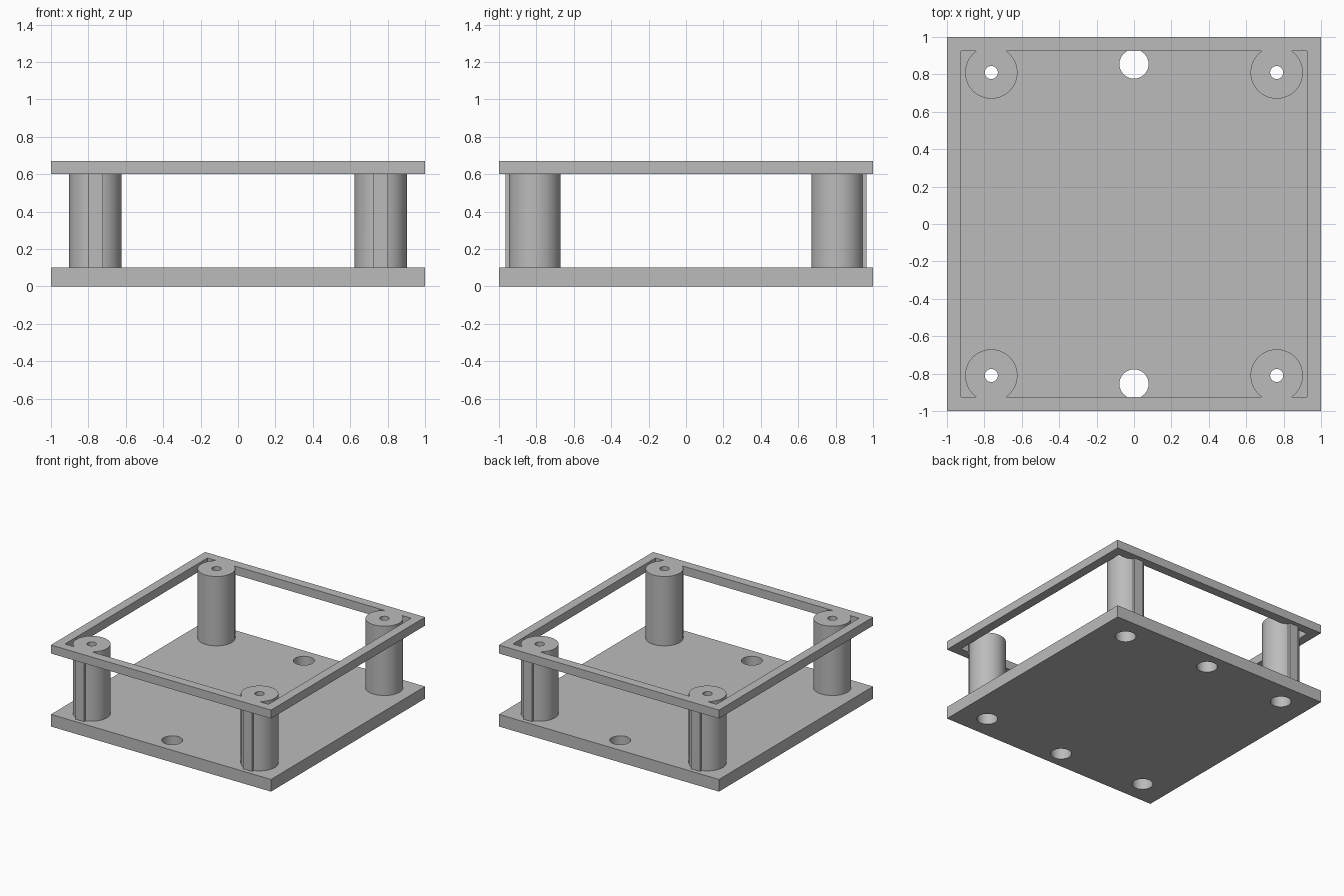
import bpy
import math

default = bpy.data.objects.get("Cube")
if default:
    bpy.data.objects.remove(default, do_unlink=True)

# Main dimensions
BASE_TOP = 0.10
FRAME_BOTTOM, FRAME_TOP = 0.60, 0.67
INNER = 0.925
POST_X, POST_Y, POST_R = 0.763, 0.81, 0.14

grey = bpy.data.materials.new("plain_grey")
grey.use_nodes = True
colour = (0.5, 0.5, 0.5, 1)
grey.diffuse_color = colour
grey.node_tree.nodes["Principled BSDF"].inputs["Base Color"].default_value = colour


def box(name, x, y, width, depth, bottom, top):
    bpy.ops.mesh.primitive_cube_add(size=1, location=(x, y, (bottom + top) / 2))
    obj = bpy.context.object
    obj.name = name
    obj.scale = (width, depth, top - bottom)
    bpy.ops.object.transform_apply(location=True, rotation=True, scale=True)
    obj.data.materials.append(grey)
    return obj


def cylinder(name, x, y, radius, bottom, top):
    bpy.ops.mesh.primitive_cylinder_add(
        vertices=64, radius=radius, depth=top - bottom,
        location=(x, y, (bottom + top) / 2))
    obj = bpy.context.object
    obj.name = name
    bpy.ops.object.transform_apply(location=True, rotation=True, scale=True)
    obj.data.materials.append(grey)
    return obj


def combine(target, tool, operation):
    mod = target.modifiers.new("combine", "BOOLEAN")
    mod.operation = operation
    mod.solver = "EXACT"
    mod.object = tool
    bpy.ops.object.select_all(action="DESELECT")
    target.select_set(True)
    bpy.context.view_layer.objects.active = target
    bpy.ops.object.modifier_apply(modifier=mod.name)
    bpy.data.objects.remove(tool, do_unlink=True)


corners = [(sx * POST_X, sy) for sx in (-1, 1) for sy in (-1, 1)]

# Base plate with two cable holes and four screw-head holes
base = box("base_plate", 0, 0, 2, 2, 0, BASE_TOP)
hole_centres = [(0, -0.855), (0, 0.855)] + [(x, s * POST_Y) for x, s in corners]
for x, y in hole_centres:
    combine(base, cylinder("hole_cutter", x, y, 0.078, -0.1, 0.2), "DIFFERENCE")

# Open top frame
frame = box("top_frame_and_posts", 0, 0, 2, 2, FRAME_BOTTOM, FRAME_TOP)
combine(frame, box("opening_cutter", 0, 0, 2 * INNER, 2 * INNER, 0.5, 0.8), "DIFFERENCE")

# Corner posts, each with an outward rib and a screw hole
for x, s in corners:
    post = cylinder("post", x, s * POST_Y, POST_R, BASE_TOP, FRAME_TOP)
    rib = box("rib", x, s * 0.89, 0.08, 0.15, BASE_TOP, FRAME_TOP)
    combine(post, rib, "UNION")
    combine(frame, post, "UNION")
for x, s in corners:
    combine(frame, cylinder("screw_cutter", x, s * POST_Y, 0.035, 0, 0.8), "DIFFERENCE")

# Smooth round walls, sharp edges
for obj in (base, frame):
    bpy.ops.object.select_all(action="DESELECT")
    obj.select_set(True)
    bpy.context.view_layer.objects.active = obj
    bpy.ops.object.shade_smooth_by_angle(angle=math.radians(30))
